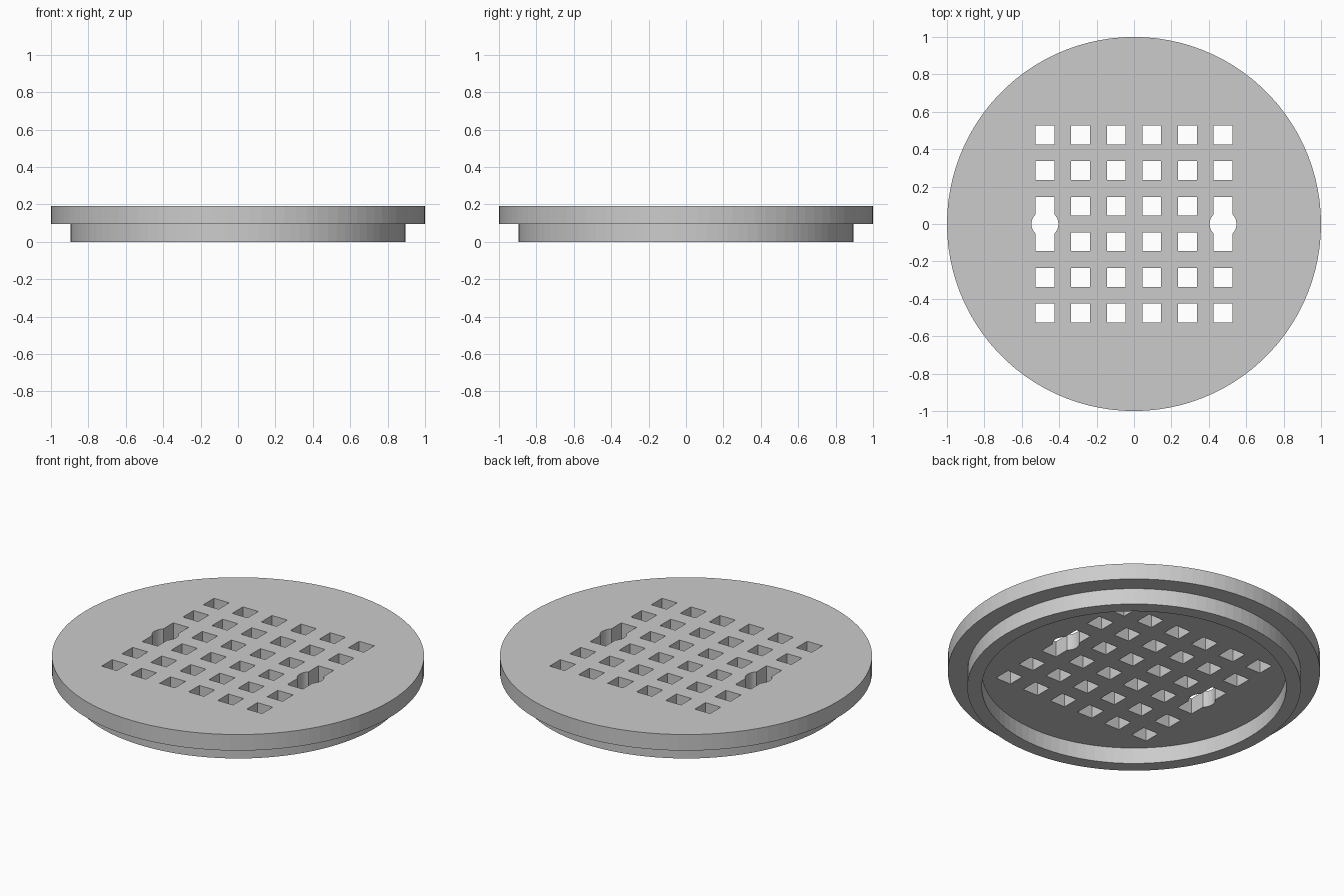
import bpy, bmesh, math
from mathutils import Matrix, Vector

if "Cube" in bpy.data.objects:
    bpy.data.objects.remove(bpy.data.objects["Cube"])

H = 0.0952        # thickness of plate and of rim
PITCH = 0.1905    # hole spacing
SIDES = 100

grey = bpy.data.materials.new("plain grey")
grey.diffuse_color = (0.6, 0.6, 0.6, 1)
grey.use_nodes = True
grey.node_tree.nodes["Principled BSDF"].inputs["Base Color"].default_value = grey.diffuse_color


def finish(bm, name):
    bmesh.ops.recalc_face_normals(bm, faces=bm.faces)
    me = bpy.data.meshes.new(name)
    bm.to_mesh(me)
    bm.free()
    ob = bpy.data.objects.new(name, me)
    bpy.context.collection.objects.link(ob)
    me.materials.append(grey)
    return ob


# Drain cover: turned profile with a wide plate and a locating rim below
profile = [(0.818, H), (0.818, 0), (0.896, 0), (0.896, H), (1, H), (1, 2 * H)]
bm = bmesh.new()
rings = [[bm.verts.new((r * math.cos(a), r * math.sin(a), z))
          for a in (2 * math.pi * i / SIDES for i in range(SIDES))]
         for r, z in profile]
for lo, hi in zip(rings, rings[1:]):
    for i in range(SIDES):
        j = (i + 1) % SIDES
        bm.faces.new((lo[i], lo[j], hi[j], hi[i]))
bm.faces.new(rings[0])
bm.faces.new(rings[-1])
cover = finish(bm, "drain_cover")

# Square hole cutters, 6 by 6
bm = bmesh.new()
for i in range(6):
    for j in range(6):
        pos = Vector(((i - 2.5) * PITCH, (j - 2.5) * PITCH, 1.5 * H))
        bmesh.ops.create_cube(bm, size=1, matrix=Matrix.Translation(pos)
                              @ Matrix.Diagonal((0.1, 0.1, 0.2, 1)))
squares = finish(bm, "square_hole_cutter")

# Round finger hole cutters on the left and right
bm = bmesh.new()
for s in (-1, 1):
    bmesh.ops.create_cone(bm, cap_ends=True, segments=32, radius1=0.072,
                          radius2=0.072, depth=0.24,
                          matrix=Matrix.Translation((s * 2.5 * PITCH, 0, 1.5 * H)))
rounds = finish(bm, "finger_hole_cutter")

for cutter in (squares, rounds):
    mod = cover.modifiers.new(cutter.name, 'BOOLEAN')
    mod.operation = 'DIFFERENCE'
    mod.solver = 'EXACT'
    mod.object = cutter
    cutter.hide_render = True
    cutter.display_type = 'WIRE'
